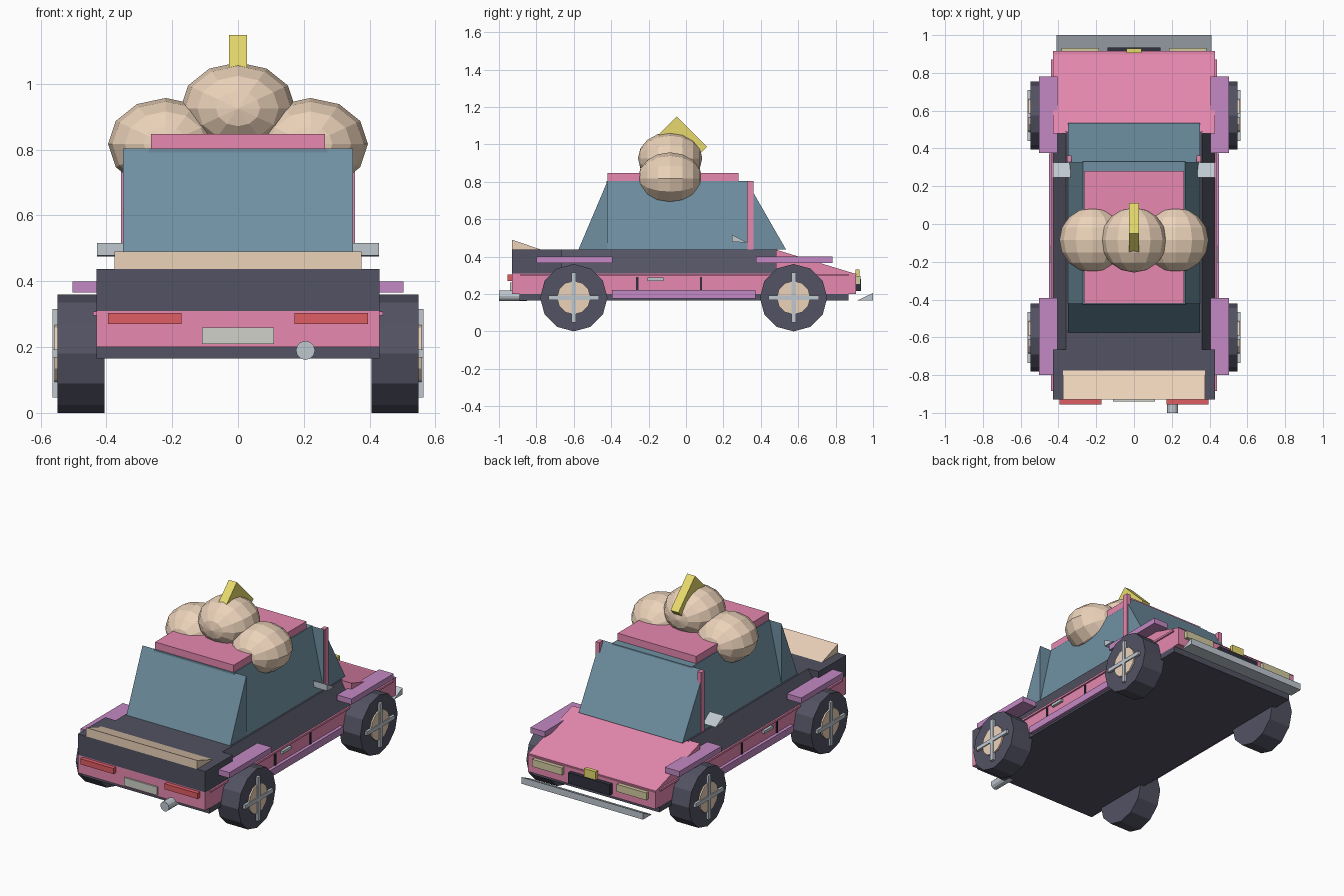
import bpy, bmesh
from math import pi, cos, sin
from mathutils import Matrix

if "Cube" in bpy.data.objects:
    bpy.data.objects.remove(bpy.data.objects["Cube"])


def mat(name, *rgb):
    m = bpy.data.materials.new(name)
    m.diffuse_color = (*rgb, 1)
    m.use_nodes = True
    m.node_tree.nodes["Principled BSDF"].inputs["Base Color"].default_value = m.diffuse_color
    return m


PINK = mat("pink", .80, .25, .43)
DARK = mat("charcoal", .085, .085, .125)
GLASS = mat("glass", .16, .28, .36)
CREAM = mat("cream", .84, .65, .49)
PURPLE = mat("purple", .55, .25, .55)
SILVER = mat("silver", .52, .58, .63)
RED = mat("red", .74, .11, .13)
YELLOW = mat("yellow", .80, .70, .15)
LAMP = mat("lamp", .65, .60, .36)
PLATE = mat("plate", .62, .64, .58)
BLACK = mat("black", .03, .03, .05)


def finish(name, bm, m):
    bmesh.ops.recalc_face_normals(bm, faces=bm.faces)
    me = bpy.data.meshes.new(name)
    bm.to_mesh(me)
    bm.free()
    ob = bpy.data.objects.new(name, me)
    me.materials.append(m)
    bpy.context.collection.objects.link(ob)
    return ob


def prism(name, pts, a, b, m, axis='x'):
    """Extrude a profile from a to b: (y, z) points along x, or (x, z) points along y."""
    bm = bmesh.new()
    put = (lambda p, t: (t, p[0], p[1])) if axis == 'x' else (lambda p, t: (p[0], t, p[1]))
    lo = [bm.verts.new(put(p, a)) for p in pts]
    hi = [bm.verts.new(put(p, b)) for p in pts]
    n = len(pts)
    bm.faces.new(lo)
    bm.faces.new(hi)
    for i in range(n):
        j = (i + 1) % n
        bm.faces.new((lo[i], lo[j], hi[j], hi[i]))
    return finish(name, bm, m)


def box(name, x, y, z, m):
    return prism(name, [(y[0], z[0]), (y[1], z[0]), (y[1], z[1]), (y[0], z[1])], x[0], x[1], m)


def ngon(n, r, cu, cv):
    return [(cu + r * cos(2 * pi * i / n), cv + r * sin(2 * pi * i / n)) for i in range(n)]


def ball(name, x, y, z):
    bm = bmesh.new()
    bmesh.ops.create_uvsphere(bm, u_segments=12, v_segments=8, radius=1)
    bm.transform(Matrix.Translation((x, y, z)) @ Matrix.Diagonal((.175, .172, .14, 1))
                 @ Matrix.Rotation(pi / 2, 4, 'X'))
    return finish(name, bm, CREAM)


# Body shell
box("underbody", (-.43, .43), (-.89, .87), (.165, .2), DARK)
box("lower_body", (-.43, .43), (-.93, .91), (.2, .31), PINK)
box("trim_strip", (-.44, .44), (-.885, .87), (.296, .308), PINK)
box("rear_deck", (-.43, .43), (-.93, -.665), (.31, .437), DARK)
prism("shoulders", [(-.43, .31), (.43, .31), (.36, .437), (-.36, .437)], -.665, .49, DARK, 'y')
prism("hood", [(.48, .31), (.915, .305), (.48, .437)], -.43, .43, PINK)
prism("spoiler", [(-.93, .437), (-.775, .437), (-.93, .49)], -.375, .375, CREAM)

# Cabin with sloped glass and roof
prism("side_glass", [(-.35, .437), (.35, .437), (.27, .803), (-.27, .803)], -.425, .33, GLASS, 'y')
prism("rear_window", [(-.575, .437), (-.42, .437), (-.42, .803)], -.35, .35, GLASS)
prism("windshield", [(.325, .437), (.535, .437), (.325, .803)], -.35, .35, GLASS)
box("roof", (-.265, .265), (-.42, .28), (.80, .847), PINK)

# Roof cargo and its marker block
ball("middle_ball", 0, -.085, .925)
ball("left_ball", -.22, -.085, .817)
ball("right_ball", .22, -.085, .817)
prism("top_block", ngon(4, .162, -.05, .986), -.027, .027, YELLOW)

# Front and rear details
prism("front_bumper", [(.915, .165), (1.0, .165), (1.0, .205)], -.41, .41, SILVER)
box("grille", (-.14, .14), (.905, .935), (.215, .28), BLACK)
box("badge_plate", (-.04, .04), (.905, .928), (.27, .33), YELLOW)
box("number_plate", (-.11, .11), (-.94, -.925), (.21, .26), PLATE)
prism("exhaust", ngon(12, .029, .205, .19), -1.0, -.85, SILVER, 'y')

# Mirrored parts
for s, side in ((-1, "left"), (1, "right")):
    def X(a, b):
        return (s * a, s * b)
    box(side + "_headlight", X(.185, .385), (.905, .932), (.25, .295), LAMP)
    box(side + "_tail_light", X(.172, .395), (-.955, -.925), (.27, .304), RED)
    box(side + "_pillar", X(.33, .356), (.328, .362), (.437, .803), PINK)
    prism(side + "_mirror", [(.247, .478), (.325, .475), (.247, .517)], *X(.335, .428), SILVER)
    box(side + "_skirt", X(.42, .45), (-.395, .372), (.177, .22), PURPLE)
    box(side + "_handle", X(.42, .446), (-.205, -.12), (.27, .287), SILVER)
    for y in (-.26, .08):
        box(side + "_door_seam", X(.42, .436), (y - .006, y + .006), (.22, .29), BLACK)
    for y, end in ((-.60, "rear"), (.575, "front")):
        label = end + "_" + side
        box(label + "_fender", X(.405, .503), (y - .2, y + .207), (.366, .4), PURPLE)
        prism(label + "_tire", ngon(12, .18, y, .18), *X(.405, .549), DARK)
        prism(label + "_hub", ngon(12, .09, y, .18), *X(.54, .558), CREAM)
        box(label + "_spoke_across", X(.545, .564), (y - .135, y + .135), (.168, .192), SILVER)
        box(label + "_spoke_upright", X(.545, .564), (y - .012, y + .012), (.047, .315), SILVER)
